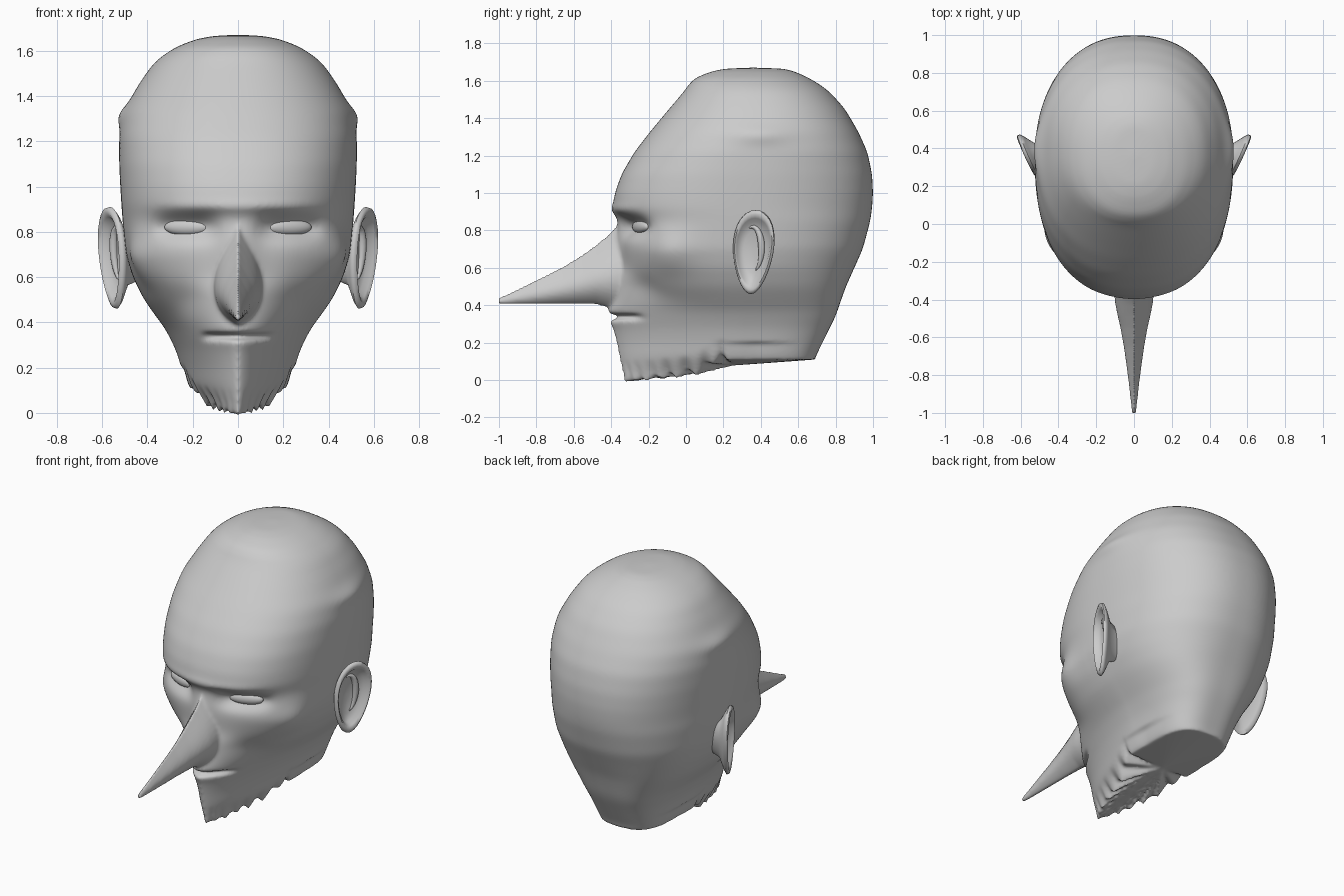
import bpy, bmesh, random
from math import sin, cos, pi, exp, radians, degrees

if "Cube" in bpy.data.objects:
    bpy.data.objects.remove(bpy.data.objects["Cube"])

random.seed(4)


def lerp_table(table, t, col):
    """Linear lookup in rows sorted by their first value."""
    if t <= table[0][0]:
        return table[0][col]
    for a, b in zip(table, table[1:]):
        if t <= b[0]:
            return a[col] + (b[col] - a[col]) * (t - a[0]) / (b[0] - a[0])
    return table[-1][col]


def soft(table, t, col):
    """Lookup averaged over a window that shrinks near the crown."""
    r = min(0.04, max(0.0, 1.67 - t) * 0.5)
    return sum(lerp_table(table, t + r * d / 3, col) * (4 - abs(d))
               for d in range(-3, 4)) / 16


def power(v, e):
    return (1 if v >= 0 else -1) * abs(v) ** e


def bump(d2):
    return exp(-d2)


def loft(name, rings, mirror=False, angle=60):
    """Skin equal-length closed rings and close both ends with fans."""
    bm = bmesh.new()
    loops = [[bm.verts.new(p) for p in ring] for ring in rings]
    n = len(loops[0])
    for a, b in zip(loops, loops[1:]):
        for i in range(n):
            j = (i + 1) % n
            bm.faces.new((a[i], a[j], b[j], b[i]))
    for ring in (loops[0], loops[-1]):
        mid = bm.verts.new([sum(v.co[k] for v in ring) / n for k in range(3)])
        for i in range(n):
            bm.faces.new((ring[i], ring[(i + 1) % n], mid))
    bmesh.ops.recalc_face_normals(bm, faces=bm.faces)
    mesh = bpy.data.meshes.new(name)
    bm.to_mesh(mesh)
    bm.free()
    obj = bpy.data.objects.new(name, mesh)
    bpy.context.collection.objects.link(obj)
    bpy.ops.object.select_all(action='DESELECT')
    obj.select_set(True)
    bpy.context.view_layer.objects.active = obj
    bpy.ops.object.shade_smooth_by_angle(angle=radians(angle))
    if mirror:
        obj.modifiers.new("mirror", 'MIRROR').use_mirror_merge = False
    return obj


# Head profile: height, front y, back y, half width, squareness
PROFILE = [
    (0.00, -0.33, 0.67, 0.15, 1.50), (0.12, -0.355, 0.69, 0.23, 1.50),
    (0.20, -0.37, 0.73, 0.25, 1.50), (0.28, -0.39, 0.77, 0.275, 1.55),
    (0.32, -0.415, 0.79, 0.295, 1.55), (0.37, -0.42, 0.81, 0.32, 1.60),
    (0.43, -0.39, 0.83, 0.365, 1.75), (0.50, -0.35, 0.855, 0.415, 2.00),
    (0.60, -0.335, 0.90, 0.465, 2.25), (0.70, -0.34, 0.945, 0.495, 2.40),
    (0.85, -0.35, 0.985, 0.51, 2.35), (0.92, -0.39, 0.995, 0.515, 2.35),
    (1.00, -0.38, 1.00, 0.52, 2.35), (1.10, -0.345, 0.995, 0.525, 2.35),
    (1.22, -0.275, 0.97, 0.525, 2.30), (1.33, -0.19, 0.92, 0.505, 2.25),
    (1.45, -0.09, 0.85, 0.44, 2.20), (1.55, -0.005, 0.76, 0.37, 2.20),
    (1.61, 0.035, 0.67, 0.29, 2.20), (1.65, 0.135, 0.58, 0.19, 2.10),
    (1.665, 0.21, 0.52, 0.11, 2.00), (1.67, 0.34, 0.38, 0.02, 2.00),
]
# Squareness of the back half by height
BACK = [(0.0, 3.0), (0.35, 2.9), (0.6, 2.45), (0.9, 2.3), (1.7, 2.2)]
# Lower edge: angle from the chin, height (ragged beard, then neck)
EDGE = [(0, -0.014), (40, -0.005), (60, 0.02), (74, 0.11), (180, 0.11)]
ROWS, COLS = 180, 144


def sculpt(x, y, z):
    """Push facial features into the plain head form."""
    ax, sx = abs(x), (1 if x > 0 else -1)
    if y < 0.15:
        # eye sockets, brow ridge
        y += 0.06 * bump(((ax - 0.225) / 0.13) ** 4 + ((z - 0.82) / 0.055) ** 2)
        y -= 0.012 * bump((ax / 0.34) ** 6 + ((z - 0.91) / 0.028) ** 2)
        # cheek hollows, then flare around nose root and nostrils
        y += 0.025 * bump(((ax - 0.24) / 0.08) ** 2 + ((z - 0.48) / 0.08) ** 2)
        y -= 0.04 * bump((ax / 0.08) ** 2 + ((z - 0.68) / 0.16) ** 2)
        y -= 0.03 * bump((ax / 0.13) ** 2 + ((z - 0.52) / 0.07) ** 2)
        # mouth slit
        y += 0.08 * bump(((z - 0.338) / 0.012) ** 2 + (ax / 0.15) ** 8)
        # cheekbones
        out = 0.04 * bump(((y + 0.11) / 0.13) ** 2 + ((z - 0.68) / 0.12) ** 2)
        x += out * sx * min(1, ax / 0.3)
    # squared-off upper temples
    x += 0.02 * sx * min(1, ax / 0.4) * bump(((y - 0.4) / 0.14) ** 2
                                             + ((z - 1.31) / 0.05) ** 2)
    # neck set in below the jaw skin
    if z < 0.2 and y > 0.12:
        x *= 1 - 0.06 * max(0, 1 - abs(y - 0.37) / 0.25)
    return x, y, z


# Ragged heights of the beard edge, one per column
jag = [(0.0, 0.028, 0.055, 0.028)[i % 4] * random.uniform(0.5, 1.1)
       for i in range(COLS)]
jag[0] = 0

head_rings = []
for r in range(ROWS + 1):
    ring = []
    s = 1 - (1 - r / ROWS) ** 1.4
    for i in range(COLS):
        th = 2 * pi * i / COLS
        off = min(degrees(th), 360 - degrees(th))
        low = lerp_table(EDGE, off, 1)
        z = low + (1.67 - low) * s
        f, k, w, n = (soft(PROFILE, z, c) for c in (1, 2, 3, 4))
        yc = max(0.3, (f + k) / 2)
        if cos(th) < 0:
            n = soft(BACK, z, 1)
        depth = yc - f if cos(th) > 0 else k - yc
        x = w * power(sin(th), 2 / n)
        y = yc - depth * power(cos(th), 2 / n)
        x, y, z = sculpt(x, y, z)
        if off < 76:
            z += jag[i] * max(0, 1 - r / 9)
        ring.append((x, y, z))
    head_rings.append(ring)
head = loft("head", head_rings)

# Long pointed nose: y, ridge height, underside height, half width
NOSE = [
    (-1.008, 0.436, 0.408, 0.010), (-0.97, 0.455, 0.405, 0.015),
    (-0.86, 0.508, 0.405, 0.026), (-0.75, 0.560, 0.406, 0.040),
    (-0.65, 0.612, 0.408, 0.054), (-0.55, 0.675, 0.407, 0.072),
    (-0.48, 0.725, 0.405, 0.088), (-0.42, 0.775, 0.388, 0.100),
    (-0.36, 0.840, 0.365, 0.106), (-0.24, 0.900, 0.365, 0.110),
]
nose_rings = []
for y, top, bottom, w in NOSE:
    ring = []
    for i in range(40):
        a = 2 * pi * i / 40
        t = (1 - cos(a)) / 2
        side = 1 if i < 20 else -1
        x = side * w * max(0, sin(pi * t ** 1.4)) ** 0.75
        ring.append((x, y, top + (bottom - top) * t))
    nose_rings.append(ring)
nose = loft("nose", nose_rings)

# Fuse nose and head into one soft skin
head.select_set(True)
bpy.context.view_layer.objects.active = head
bpy.ops.object.join()
fuse = head.modifiers.new("fuse", 'REMESH')
fuse.mode = 'VOXEL'
fuse.voxel_size = 0.010
fuse.use_smooth_shade = True
relax = head.modifiers.new("relax", 'SMOOTH')
relax.factor = 0.5
relax.iterations = 6

# Ears: size of the outline and outward offset for each ring
EAR = [(0.45, -0.10), (0.55, -0.05), (0.90, -0.015), (1.0, 0.0), (0.98, 0.014),
       (0.90, 0.020), (0.80, 0.010), (0.72, -0.012), (0.50, -0.022),
       (0.30, -0.03), (0.08, -0.032)]
ear_rings = []
for s, out in EAR:
    ring = []
    for i in range(36):
        a = 2 * pi * i / 36
        u = 0.108 * s * cos(a) * (1 + 0.22 * sin(a))
        v = 0.225 * s * sin(a)
        ring.append((0.55 + out + 0.45 * u + 0.07 * v,
                     0.36 + u - 0.15 * out + 0.06 * v, 0.685 + v))
    ear_rings.append(ring)
loft("ears", ear_rings, mirror=True)

# Inner ear fold
fold_rings = []
for k in range(13):
    a = radians(-70 + 180 * k / 12)
    cy, cz = 0.355 + 0.05 * cos(a), 0.70 + 0.12 * sin(a)
    cx = 0.527 + 0.45 * (cy - 0.36) + 0.07 * (cz - 0.685)
    rad = 0.004 + 0.015 * sin(pi * k / 12)
    fold_rings.append([(cx + rad * sin(b), cy + rad * cos(b) * cos(a),
                        cz + rad * cos(b) * sin(a))
                       for b in (2 * pi * j / 10 for j in range(10))])
loft("ear_folds", fold_rings, mirror=True)

# Eyes: almond-shaped lenses turned with the face
yaw = radians(20)
eye_rings = []
for k in range(1, 16):
    lon = pi * k / 16
    ring = []
    for j in range(20):
        b = 2 * pi * j / 20
        u = -0.106 * cos(lon)
        d = 0.03 * sin(lon) * cos(b)
        ring.append((0.225 + u * cos(yaw) + d * sin(yaw),
                     -0.242 + u * sin(yaw) - d * cos(yaw),
                     0.82 + 0.037 * sin(lon) * sin(b)))
    eye_rings.append(ring)
loft("eyes", eye_rings, mirror=True)
